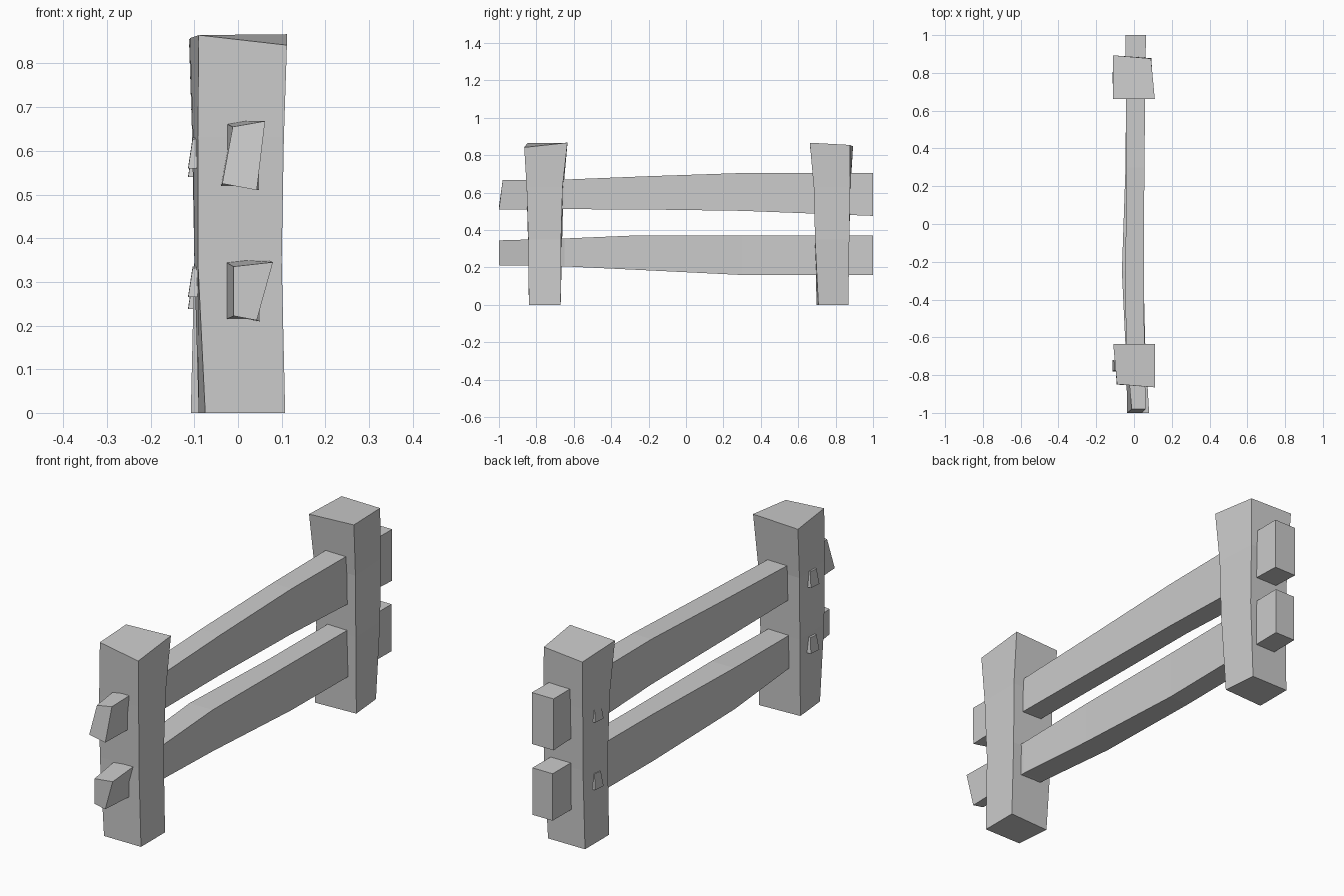
import bpy, bmesh
from math import pi
from mathutils import Matrix, Vector

if "Cube" in bpy.data.objects:
    bpy.data.objects.remove(bpy.data.objects["Cube"])


def loft(name, rings):
    """Skin a list of four-cornered rings and cap both ends."""
    bm = bmesh.new()
    rows = [[bm.verts.new(p) for p in ring] for ring in rings]
    for a, b in zip(rows, rows[1:]):
        for i in range(4):
            j = (i + 1) % 4
            bm.faces.new((a[i], a[j], b[j], b[i]))
    bm.faces.new(rows[0])
    bm.faces.new(rows[-1])
    bmesh.ops.recalc_face_normals(bm, faces=bm.faces)
    mesh = bpy.data.meshes.new(name)
    bm.to_mesh(mesh)
    bm.free()
    obj = bpy.data.objects.new(name, mesh)
    bpy.context.collection.objects.link(obj)
    return obj


# Rough-hewn posts: the back one is the front one turned half round
levels = [
    (0.00, [(-.075, -.84), (.108, -.84), (.108, -.67), (-.09, -.68)]),
    (0.35, [(-.092, -.845), (.10, -.843), (.10, -.668), (-.10, -.662)]),
    (0.63, [(-.092, -.85), (.105, -.852), (.105, -.66), (-.103, -.655)]),
    (0.86, [(-.09, -.848), (.112, -.865), (.112, -.634), (-.11, -.634)]),
]
top_tilt = {"front_post": (.005, -.018, .007, -.002),
            "back_post": (-.005, -.012, -.004, .007)}
turn = Matrix.Translation((0, .028, 0)) @ Matrix.Rotation(pi, 4, 'Z')
for name, tilt in top_tilt.items():
    m = turn if name == "back_post" else Matrix.Identity(4)
    rings = []
    for z, corners in levels:
        rings.append([m @ Vector((x, y, z + (t if z > .8 else 0)))
                      for (x, y), t in zip(corners, tilt)])
    loft(name, rings)


# Rails: (y, left x, right x, bottom z, top z) at each station
def rail(name, front_end, stations):
    rings = [front_end]
    for y, x0, x1, z0, z1 in stations:
        rings.append([(x0, y, z0), (x1, y, z0), (x1, y, z1), (x0, y, z1)])
    loft(name, rings)


rail("upper_rail",
     [(-.036, -1, .525), (.043, -1, .51), (.062, -.98, .668), (-.012, -.98, .655)],
     [(-.65, -.043, .055, .512, .67), (-.2, -.045, .052, .51, .688),
      (.3, -.04, .055, .503, .705), (1, -.045, .063, .476, .706)])
rail("lower_rail",
     [(-.01, -1, .222), (.043, -1, .212), (.08, -1, .345), (-.01, -1, .335)],
     [(-.65, -.045, .06, .206, .355), (-.25, -.064, .05, .187, .372),
      (.3, -.045, .052, .16, .37), (1, -.04, .06, .16, .37)])

# Wedge pegs on the left faces of the posts
for name, y, z in [("front_upper_peg", -.75, .598), ("front_lower_peg", -.75, .303),
                   ("back_upper_peg", .775, .578), ("back_lower_peg", .775, .276)]:
    loft(name, [
        [(-.06, y - .035, z - .038), (-.06, y + .035, z - .034),
         (-.06, y + .025, z + .042), (-.06, y - .028, z + .036)],
        [(-.114, y - .03, z - .038), (-.114, y + .03, z - .034),
         (-.104, y + .02, z + .032), (-.104, y - .024, z + .028)]])
